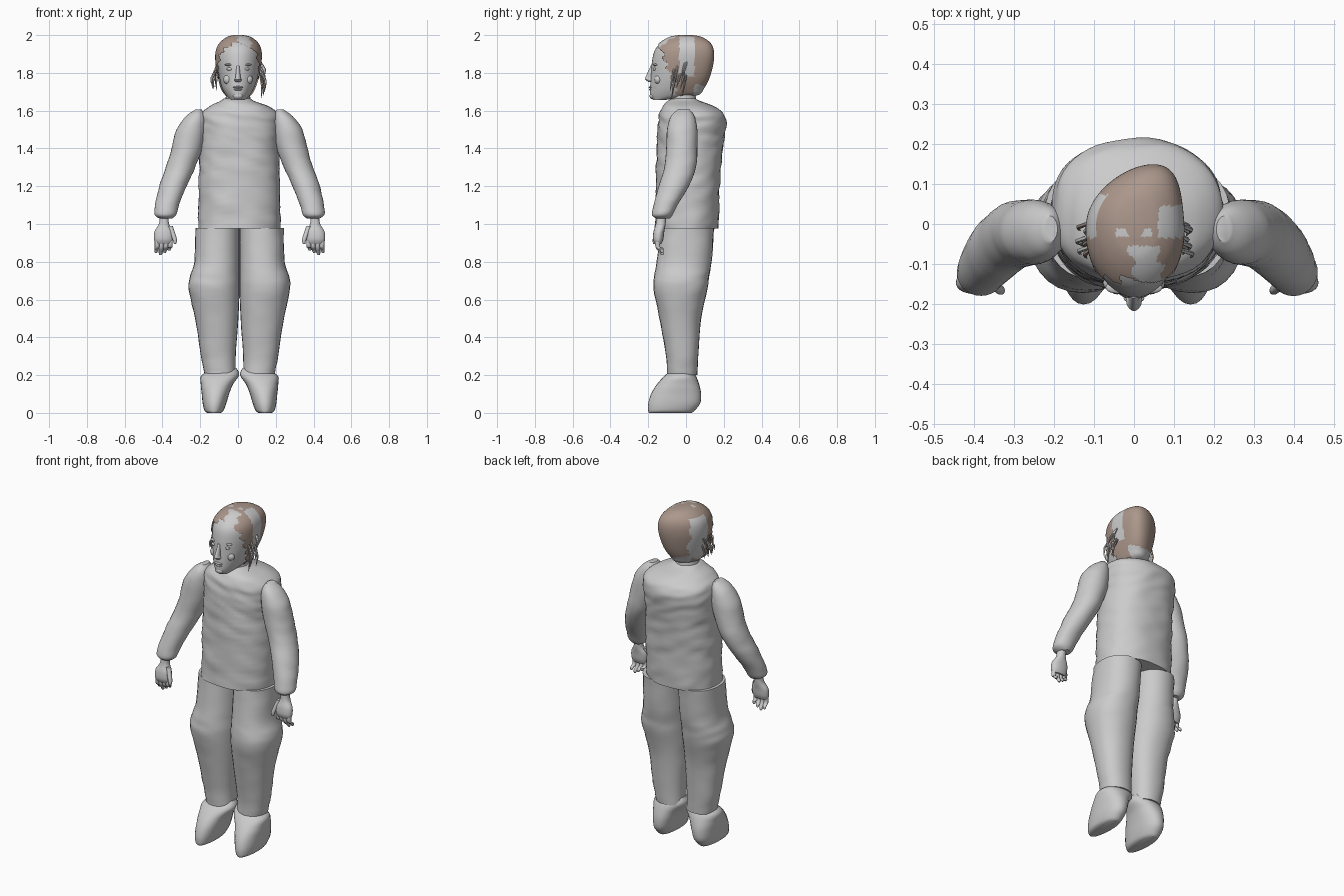
import bpy, bmesh, math, random
from mathutils import Vector, noise

random.seed(4)
if "Cube" in bpy.data.objects:
    bpy.data.objects.remove(bpy.data.objects["Cube"], do_unlink=True)


def make_material(name, colour):
    mat = bpy.data.materials.new(name)
    mat.use_nodes = True
    mat.diffuse_color = colour
    mat.node_tree.nodes["Principled BSDF"].inputs["Base Color"].default_value = colour
    return mat


GREY = make_material("plain grey", (0.6, 0.6, 0.6, 1))
BROWN = make_material("hair brown", (0.41, 0.31, 0.26, 1))
parts = []


def finish(name, bm, *materials):
    bmesh.ops.recalc_face_normals(bm, faces=bm.faces)
    mesh = bpy.data.meshes.new(name)
    bm.to_mesh(mesh)
    bm.free()
    for mat in materials:
        mesh.materials.append(mat)
    obj = bpy.data.objects.new(name, mesh)
    bpy.context.collection.objects.link(obj)
    parts.append(obj)
    return obj


def smooth_rings(rings, steps):
    """Catmull-Rom interpolation between the key rings."""
    pts = [rings[0]] + list(rings) + [rings[-1]]
    out = []
    for a, b, c, d in zip(pts, pts[1:], pts[2:], pts[3:]):
        for k in range(steps):
            t = k / steps
            out.append([q + t * (r - p) / 2 + t * t * (p - 2.5 * q + 2 * r - s / 2)
                        + t ** 3 * (1.5 * (q - r) + (s - p) / 2)
                        for p, q, r, s in zip(a, b, c, d)])
    return out + [list(rings[-1])]


def loft(rings, segs=28, steps=5, power=2.0, grow=0.0):
    """Stack oval rings given as height, x range, y range."""
    bm = bmesh.new()
    loops = []
    for z, x0, x1, y0, y1 in smooth_rings(rings, steps):
        loop = []
        for i in range(segs):
            a = math.tau * i / segs
            c, s = math.cos(a), math.sin(a)
            u = math.copysign(abs(c) ** (2 / power), c)
            v = math.copysign(abs(s) ** (2 / power), s)
            loop.append(bm.verts.new(((x0 + x1) / 2 + u * ((x1 - x0) / 2 + grow),
                                      (y0 + y1) / 2 + v * ((y1 - y0) / 2 + grow), z)))
        loops.append(loop)
    for low, high in zip(loops, loops[1:]):
        for i in range(segs):
            j = (i + 1) % segs
            bm.faces.new((low[i], low[j], high[j], high[i]))
    bm.faces.new(loops[0])
    bm.faces.new(loops[-1])
    return bm


def mirrored(rings, side, offset=0.008):
    return [(z, *sorted((side * x0 + offset, side * x1 + offset)), y0, y1)
            for z, x0, x1, y0, y1 in rings]


def tube(points):
    """Rings for a round tapered tube through x, y, z, radius points."""
    return [(z, x - r, x + r, y - r, y + r) for x, y, z, r in points]


def wrinkle(bm, amount):
    for v in bm.verts:
        p = Vector((v.co.x * 9, v.co.y * 9, (v.co.z + v.co.x * 0.3) * 25))
        n = noise.noise(p) * amount
        v.co += Vector((v.co.x, v.co.y, 0)).normalized() * n


def ball(name, centre, size):
    bm = bmesh.new()
    bmesh.ops.create_uvsphere(bm, u_segments=16, v_segments=10, radius=1)
    for v in bm.verts:
        v.co = Vector(centre) + Vector(a * b for a, b in zip(v.co, size))
    return finish(name, bm, GREY)


# Torso with a loose, wrinkled shirt
torso = loft([
    (.975, -.21, .225, -.165, .17), (1.2, -.208, .222, -.16, .18),
    (1.4, -.203, .217, -.155, .195), (1.52, -.205, .22, -.15, .212),
    (1.58, -.2, .217, -.143, .2), (1.62, -.155, .17, -.125, .15),
    (1.65, -.1, .09, -.1, .08), (1.665, -.07, .065, -.075, .05)],
    segs=56, steps=9, power=2.25)
wrinkle(torso, 0.008)
finish("torso", torso, GREY)
finish("neck", loft(tube([(0, -.01, 1.62, .07), (0, -.015, 1.72, .06)])), GREY)

# Limbs, shoes and hands, drawn for one side and mirrored
leg = [(.2, .02, .185, -.1, .06), (.3, .02, .205, -.105, .065),
       (.5, .006, .235, -.14, .08), (.65, 0, .268, -.17, .113),
       (.72, 0, .263, -.168, .122), (.8, 0, .24, -.155, .135),
       (.98, 0, .233, -.135, .15)]
shoe = [(0, .1, .17, -.195, .03), (.012, .085, .185, -.2, .045),
        (.05, .07, .195, -.2, .075), (.1, .055, .2, -.185, .08),
        (.15, .035, .205, -.155, .07), (.2, .003, .2, -.11, .05),
        (.237, .015, .12, -.06, .02)]
arm = [(1.03, .355, .425, -.16, -.085), (1.05, .335, .45, -.18, -.07),
       (1.1, .32, .447, -.172, -.045), (1.2, .28, .425, -.145, .015),
       (1.3, .235, .39, -.115, .053), (1.4, .197, .36, -.105, .06),
       (1.5, .178, .333, -.1, .06), (1.57, .18, .283, -.08, .045),
       (1.605, .2, .235, -.045, .02)]
palm = [(.895, .36, .445, -.165, -.13), (.92, .352, .453, -.175, -.12),
        (.96, .352, .45, -.172, -.115), (1, .373, .427, -.16, -.108),
        (1.05, .375, .42, -.155, -.105)]
for side, label in ((1, "left"), (-1, "right")):
    for part, rings, power in (("leg", leg, 2.2), ("shoe", shoe, 2.2),
                               ("arm", arm, 2), ("palm", palm, 2.2)):
        bm = loft(mirrored(rings, side), power=power)
        if part in ("leg", "arm"):
            wrinkle(bm, 0.004)
        finish(f"{label}_{part}", bm, GREY)
    for i in range(4):
        x = .367 + .023 * i
        tip = .835 + .012 * abs(i - 2)
        finger = tube([(x + .006, -.125, tip, .006), (x + .004, -.13, tip + .015, .011),
                       (x, -.15, .88, .013), (x, -.148, .93, .013)])
        finish(f"{label}_finger_{i + 1}", loft(mirrored(finger, side), 10, 3), GREY)
    thumb = tube([(.342, -.168, .895, .006), (.343, -.165, .92, .012),
                  (.368, -.145, .99, .014)])
    finish(f"{label}_thumb", loft(mirrored(thumb, side), 10, 3), GREY)

# Head, with the back of the skull turned slightly to the left
skull = [(1.657, -.035, .035, -.175, -.11), (1.68, -.062, .062, -.19, .05),
         (1.72, -.085, .085, -.19, .09), (1.78, -.1, .105, -.186, .12),
         (1.86, -.113, .118, -.18, .14), (1.92, -.11, .117, -.165, .14),
         (1.96, -.088, .098, -.13, .12), (1.988, -.05, .06, -.08, .075),
         (1.997, -.015, .02, -.03, .03)]


def turn_back(bm):
    for v in bm.verts:
        v.co.x += 2 * max(v.co.y, 0) ** 2


head = loft(skull, 40, 6)
turn_back(head)
finish("head", head, GREY)

# Face details
finish("nose", loft([(1.752, -.012, .012, -.2, -.17), (1.763, -.02, .02, -.214, -.17),
                     (1.775, -.014, .014, -.216, -.17), (1.84, -.008, .008, -.186, -.16)],
                    14, 4), GREY)
for side, label in ((1, "left"), (-1, "right")):
    ball(f"{label}_eye", (side * .042, -.162, 1.82), (.018, .014, .009))
    ball(f"{label}_brow", (side * .043, -.159, 1.843), (.028, .015, .007))
    ball(f"{label}_cheek", (side * .052, -.148, 1.765), (.026, .02, .025))
ball("upper_lip", (0, -.186, 1.724), (.026, .012, .006))
ball("lower_lip", (0, -.185, 1.712), (.022, .012, .006))
ball("chin", (0, -.177, 1.678), (.026, .016, .017))

# Ragged hair cap with bare grey patches
hair = loft(skull, 96, 10, grow=0.007)


def in_hair(p):
    ragged = .012 * math.sin(p.z * 130 + p.x * 60)
    return p.z > 1.675 and p.y > -.14 + max(0, 1.94 - p.z) * .38 + ragged


def is_bare(p):
    ragged = .008 * math.sin(p.y * 90 + p.z * 70)
    left_strip = p.x > .06 and -.035 < p.y < .045 and p.z > 1.78
    right_patch = p.x < -.075 and -.035 < p.y < .08 + ragged and p.z < 1.96
    crown_band = abs(p.x) < .045 and -.032 < p.y < -.012
    fringe_gap = abs(p.x - .012 + p.y * .2) < .035 + ragged and p.y < -.055
    nape = p.z < 1.735 + ragged and p.y > .04
    return left_strip or right_patch or crown_band or fringe_gap or nape


bald = [f for f in hair.faces if not in_hair(f.calc_center_median())]
bmesh.ops.delete(hair, geom=bald, context="FACES")
for f in hair.faces:
    f.material_index = int(is_bare(f.calc_center_median()))
turn_back(hair)
for v in hair.verts:
    v.co.z += .003 * max(0, v.co.z - 1.9) / .1
finish("hair", hair, BROWN, GREY)

# Loose strands beside the face
for side, label in ((1, "left"), (-1, "right")):
    for i in range(9):
        y = random.uniform(-.08, .0)
        top = random.uniform(1.78, 1.88)
        x = random.uniform(.118, .145)
        drop = random.uniform(.07, .13)
        strand = tube([(x - .005, y - .01, top - drop, .001), (x, y, top - drop / 2, .006),
                       (.112, y + .01, top, .005)])
        finish(f"{label}_strand_{i + 1}", loft(mirrored(strand, side, .003), 5, 2),
               GREY if i % 3 else BROWN)

# Smooth shading, keeping the hems crisp
bpy.ops.object.select_all(action="DESELECT")
for obj in parts:
    obj.select_set(True)
bpy.context.view_layer.objects.active = parts[0]
bpy.ops.object.shade_smooth_by_angle(angle=math.radians(45))
